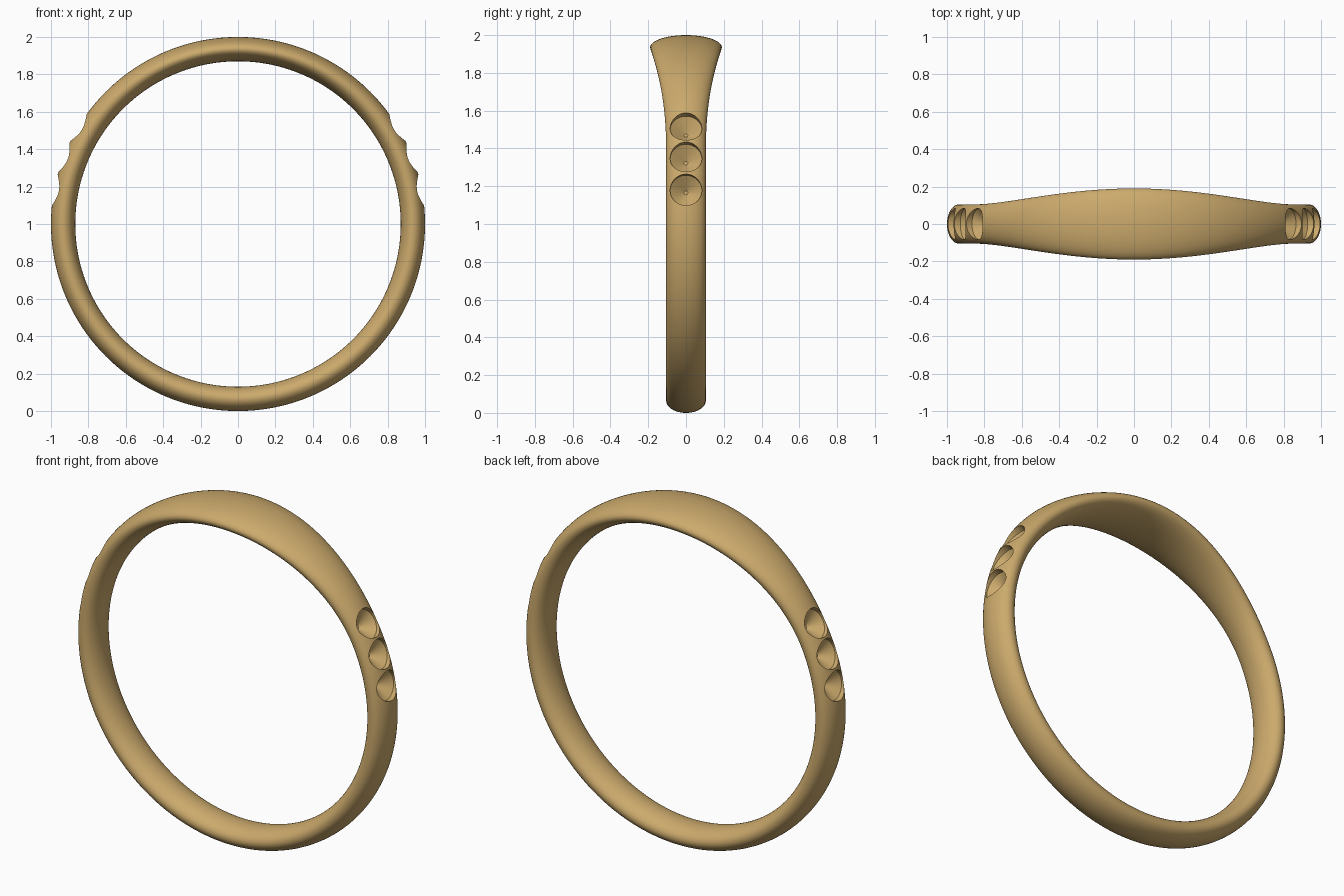
import bpy, bmesh, math
from mathutils import Matrix, Vector

if "Cube" in bpy.data.objects:
    bpy.data.objects.remove(bpy.data.objects["Cube"])

gold = bpy.data.materials.new("gold")
gold.diffuse_color = (0.6, 0.4, 0.15, 1)
gold.use_nodes = True
gold.node_tree.nodes["Principled BSDF"].inputs["Base Color"].default_value = gold.diffuse_color


def make_object(name, bm):
    bmesh.ops.recalc_face_normals(bm, faces=bm.faces)
    me = bpy.data.meshes.new(name)
    bm.to_mesh(me)
    bm.free()
    ob = bpy.data.objects.new(name, me)
    bpy.context.collection.objects.link(ob)
    return ob


def bridge(bm, a, b):
    n = len(a)
    for i in range(n):
        bm.faces.new((a[i], a[(i + 1) % n], b[(i + 1) % n], b[i]))


# Band: oval section swept round the finger, widening toward the top
def half_width(angle):
    t = min(abs(angle) / math.radians(65), 1)
    return 0.105 + 0.085 * (1 + math.cos(math.pi * t)) / 2


SEGS, SIDES = 192, 48
MID, THICK = 0.935, 0.065
bm = bmesh.new()
rings = []
for i in range(SEGS):
    a = -math.pi + 2 * math.pi * i / SEGS
    w = half_width(a)
    ring = []
    for j in range(SIDES):
        p = 2 * math.pi * j / SIDES
        r = MID + THICK * math.cos(p)
        ring.append(bm.verts.new((r * math.sin(a), w * math.sin(p), 1 + r * math.cos(a))))
    rings.append(ring)
for i in range(SEGS):
    bridge(bm, rings[i], rings[(i + 1) % SEGS])
band = make_object("ring_band", bm)
band.data.materials.append(gold)

# Stone seats: three drilled conical sockets on each shoulder
PROFILE = [(0.01, 0.903), (0.084, 0.962), (0.084, 1.1)]  # radius, distance from centre
bm = bmesh.new()
for side in (0, 180):
    for elev in (10.5, 20.9, 31.2):
        e = math.radians(elev if side == 0 else 180 - elev)
        rot = Matrix.Translation((0, 0, 1)) @ Matrix.Rotation(math.pi / 2 - e, 4, 'Y')
        loops = [[bm.verts.new(rot @ Vector((r * math.cos(2 * math.pi * k / 48),
                                             r * math.sin(2 * math.pi * k / 48), d)))
                  for k in range(48)] for r, d in PROFILE]
        for lo, hi in zip(loops, loops[1:]):
            bridge(bm, lo, hi)
        bm.faces.new(loops[0])
        bm.faces.new(loops[-1])
cutter = make_object("stone_seat_cutter", bm)
cutter.data.materials.append(gold)
cutter.hide_render = True

cut = band.modifiers.new("stone_seats", 'BOOLEAN')
cut.operation = 'DIFFERENCE'
cut.solver = 'EXACT'
cut.object = cutter

bpy.ops.object.select_all(action='DESELECT')
band.select_set(True)
bpy.context.view_layer.objects.active = band
bpy.ops.object.modifier_apply(modifier=cut.name)
bpy.data.objects.remove(cutter)
bpy.ops.object.shade_smooth_by_angle(angle=math.radians(25))
